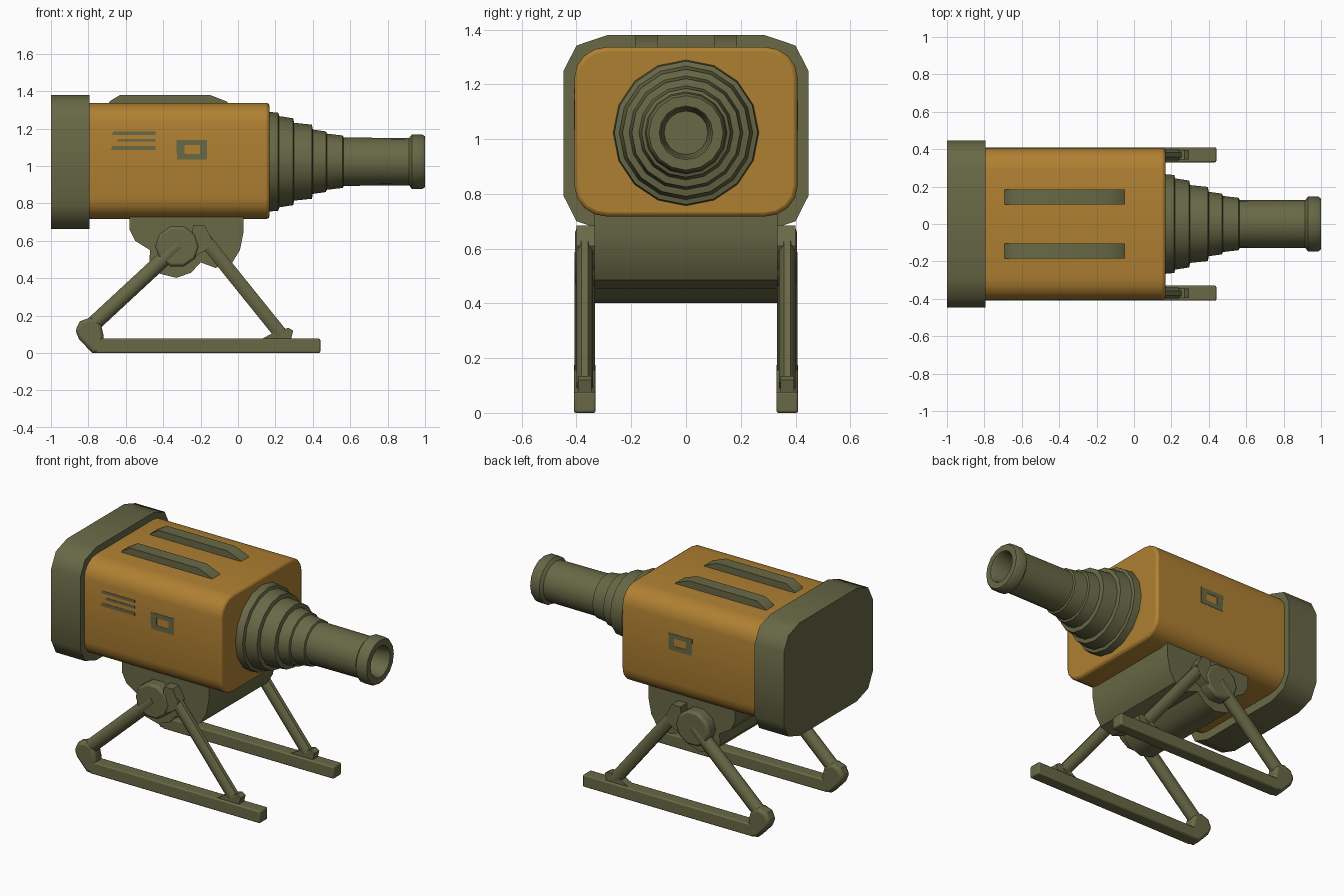
import bpy, bmesh, math
from mathutils import Vector

if "Cube" in bpy.data.objects:
    bpy.data.objects.remove(bpy.data.objects["Cube"])


def material(name, rgb):
    m = bpy.data.materials.new(name)
    m.diffuse_color = (*rgb, 1)
    m.use_nodes = True
    m.node_tree.nodes["Principled BSDF"].inputs["Base Color"].default_value = m.diffuse_color
    return m


OLIVE = material("olive green", (0.138, 0.138, 0.062))
ORANGE = material("ochre orange", (0.43, 0.215, 0.032))


def finish(name, bm, mat, bevel=0, angle=40):
    bmesh.ops.recalc_face_normals(bm, faces=bm.faces)
    me = bpy.data.meshes.new(name)
    bm.to_mesh(me)
    bm.free()
    ob = bpy.data.objects.new(name, me)
    bpy.context.collection.objects.link(ob)
    me.materials.append(mat)
    if bevel:
        b = ob.modifiers.new("bevel", 'BEVEL')
        b.width = bevel
        b.segments = 2
        b.limit_method = 'ANGLE'
        b.angle_limit = math.radians(50)
    bpy.ops.object.select_all(action='DESELECT')
    bpy.context.view_layer.objects.active = ob
    ob.select_set(True)
    bpy.ops.object.shade_smooth_by_angle(angle=math.radians(angle))
    return ob


def loft(name, rings, mat, closed=False, **kw):
    """Skin a list of point rings; close into a loop or cap both ends."""
    bm = bmesh.new()
    vs = [[bm.verts.new(p) for p in r] for r in rings]
    n = len(vs[0])
    pairs = list(zip(vs, vs[1:]))
    for a, b in pairs:
        for i in range(n):
            j = (i + 1) % n
            bm.faces.new((a[i], a[j], b[j], b[i]))
    bm.faces.new(vs[0])
    bm.faces.new(vs[-1])
    return finish(name, bm, mat, **kw)


def prism_x(name, yz, x0, x1, mat, **kw):
    return loft(name, [[(x, y, z) for y, z in yz] for x in (x0, x1)], mat, **kw)


def prism_y(name, xz, y0, y1, mat, **kw):
    return loft(name, [[(x, y, z) for x, z in xz] for y in (y0, y1)], mat, **kw)


def rounded(hw, z0, z1, ry, rz, seg):
    pts = []
    for q, (sy, cz) in enumerate(((1, z1 - rz), (-1, z1 - rz), (-1, z0 + rz), (1, z0 + rz))):
        for k in range(seg + 1):
            a = math.pi / 2 * (q + k / seg)
            pts.append((sy * (hw - ry) + ry * math.cos(a), cz + rz * math.sin(a)))
    return pts


def strut(name, p, q, y, half, halfy):
    """Eight-sided bar between two points of the xz plane."""
    a, b = Vector((p[0], y, p[1])), Vector((q[0], y, q[1]))
    d = (b - a).normalized()
    side = Vector((-d.z, 0, d.x))
    ring = [side * half * math.cos(t) * 1.06 + Vector((0, halfy * 1.06 * math.sin(t), 0))
            for t in [math.pi / 8 + k * math.pi / 4 for k in range(8)]]
    return loft(name, [[c + r for r in ring] for c in (a, b)], OLIVE, angle=50)


# main housing and rear cap
prism_x("housing", rounded(0.407, 0.717, 1.337, 0.12, 0.11, 4), -0.81, 0.168, ORANGE, bevel=0.015)
prism_x("rear_cap", rounded(0.447, 0.662, 1.38, 0.16, 0.13, 2), -1.0, -0.795, OLIVE, angle=50)

# stepped barrel with hollow muzzle
CZ = 1.023
profile = [(0.15, 0.268), (0.215, 0.262), (0.22, 0.244), (0.295, 0.232), (0.3, 0.208),
           (0.395, 0.198), (0.4, 0.172), (0.47, 0.162), (0.475, 0.15), (0.56, 0.14),
           (0.565, 0.129), (0.915, 0.127), (0.93, 0.146), (0.985, 0.146), (1.0, 0.136),
           (1.0, 0.098), (0.985, 0.09), (0.86, 0.08)]
N = 16
loft("barrel", [[(x, r * math.cos(2 * math.pi * k / N), CZ + r * math.sin(2 * math.pi * k / N))
                 for k in range(N)] for x, r in profile], OLIVE, angle=35)

# roof rails
for s in (1, -1):
    prism_y("roof_rail", [(-0.7, 1.325), (-0.685, 1.347), (-0.63, 1.38), (-0.15, 1.38),
                          (-0.06, 1.345), (-0.04, 1.325)], s * 0.105, s * 0.185, OLIVE)

# side markings: framed panel on both sides, stripes on the front side
for s in (-1, 1):
    y0, y1 = s * 0.402, s * 0.409
    for x0, x1, z0, z1 in ((-0.33, -0.165, 1.112, 1.14), (-0.325, -0.165, 1.035, 1.064),
                           (-0.328, -0.285, 1.064, 1.112), (-0.202, -0.165, 1.064, 1.112)):
        prism_y("panel_frame", [(x0, z0), (x1, z0), (x1, z1), (x0, z1)], y0, y1, OLIVE)
for x0, z0, z1 in ((-0.675, 1.166, 1.184), (-0.65, 1.13, 1.145), (-0.68, 1.085, 1.106)):
    prism_y("side_stripe", [(x0, z0), (-0.44, z0), (-0.44, z1), (x0 + 0.01, z1)],
            -0.402, -0.409, OLIVE)

# cradle block under the housing
prism_y("cradle", [(-0.58, 0.74), (-0.58, 0.66), (-0.55, 0.6), (-0.47, 0.55), (-0.475, 0.48),
                   (-0.42, 0.425), (-0.33, 0.402), (-0.25, 0.43), (-0.2, 0.485), (-0.12, 0.455),
                   (-0.03, 0.485), (0.01, 0.55), (0.03, 0.65), (0.03, 0.74)],
        -0.335, 0.335, OLIVE, angle=35)

# skid legs, mirrored
for s in (1, -1):
    y = s * 0.37
    hub = [(-0.325 + 0.118 * math.cos(k * math.pi / 5), 0.57 + 0.112 * math.sin(k * math.pi / 5))
           for k in range(10)]
    prism_y("leg_hub", hub, s * 0.3, s * 0.405, OLIVE, bevel=0.015)
    prism_y("hub_bracket", [(-0.26, 0.5), (-0.17, 0.55), (-0.14, 0.61), (-0.18, 0.685),
                            (-0.24, 0.685)], s * 0.3, s * 0.4, OLIVE)
    strut("rear_strut", (-0.8, 0.13), (-0.32, 0.575), y, 0.042, 0.038)
    strut("front_strut", (-0.205, 0.64), (0.23, 0.1), y, 0.037, 0.03)
    prism_y("rear_foot", [(-0.87, 0.12), (-0.845, 0.17), (-0.79, 0.19), (-0.735, 0.165),
                          (-0.72, 0.1), (-0.72, 0.0), (-0.78, 0.0), (-0.85, 0.075)],
            s * 0.33, s * 0.41, OLIVE, bevel=0.018)
    prism_y("front_foot", [(0.1, 0.06), (0.19, 0.11), (0.27, 0.135), (0.295, 0.12), (0.28, 0.06)],
            s * 0.345, s * 0.395, OLIVE)
    prism_y("skid", [(-0.76, 0), (0.44, 0), (0.44, 0.077), (-0.76, 0.077)],
            s * 0.33, s * 0.41, OLIVE, bevel=0.008)
